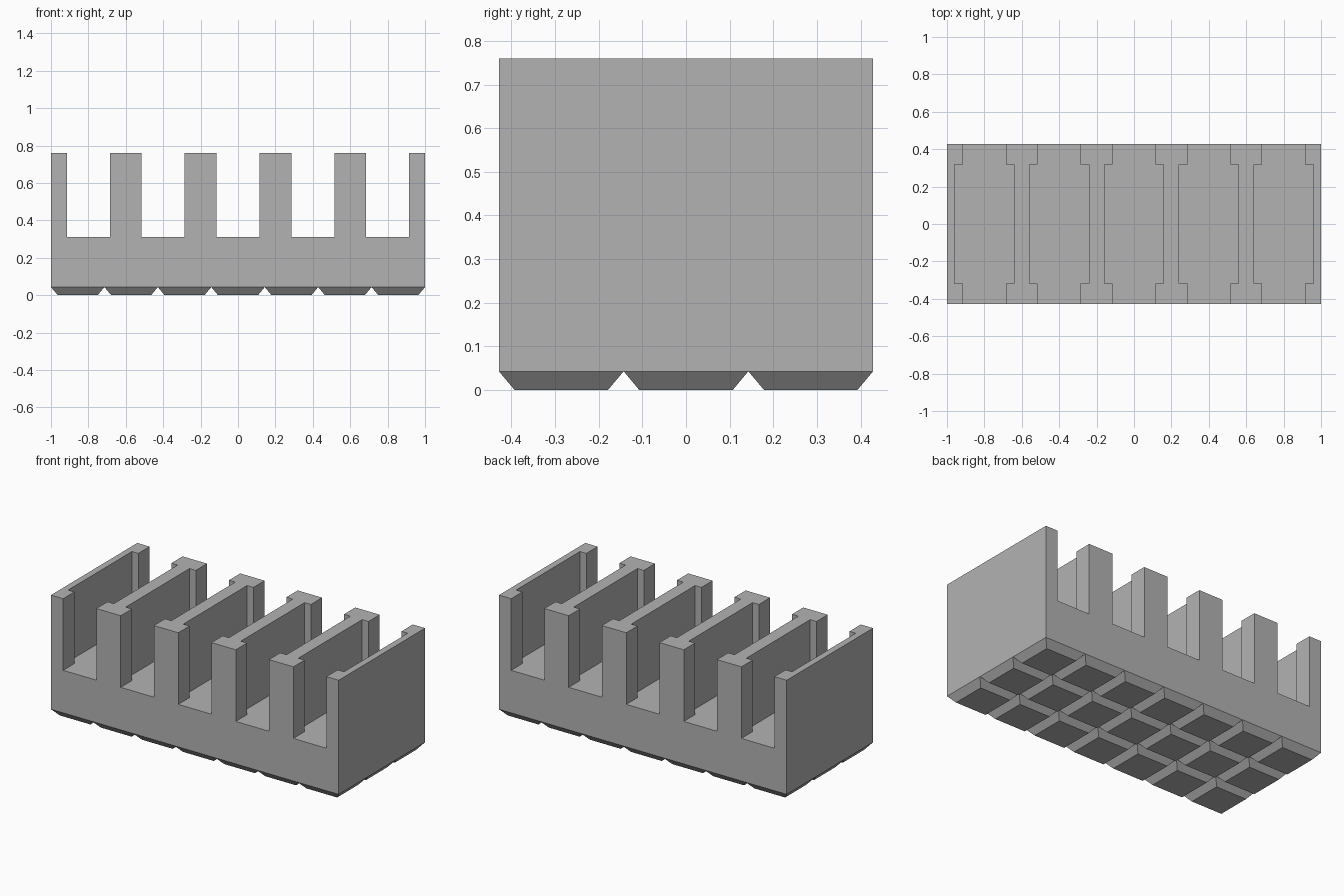
import bpy
import bmesh

cube = bpy.data.objects.get("Cube")
if cube:
    bpy.data.objects.remove(cube, do_unlink=True)

HALF_Y = 3 / 7          # half depth of the rack
BASE_Z = 0.043          # height where the feet meet the body
FLOOR_Z = 0.31          # slot floor
TOP_Z = 0.76
CELL = 2 / 7            # spacing of the feet
CHAMFER = 0.036         # slope inset of each foot

grey = bpy.data.materials.new("plain grey")
grey.use_nodes = True
colour = (0.45, 0.45, 0.45, 1)
grey.diffuse_color = colour
grey.node_tree.nodes["Principled BSDF"].inputs["Base Color"].default_value = colour


def make_object(name, bm):
    bmesh.ops.recalc_face_normals(bm, faces=bm.faces)
    mesh = bpy.data.meshes.new(name)
    bm.to_mesh(mesh)
    bm.free()
    mesh.materials.append(grey)
    obj = bpy.data.objects.new(name, mesh)
    bpy.context.collection.objects.link(obj)
    return obj


def add_prism(bm, outline, z0, z1):
    face = bm.faces.new([bm.verts.new((x, y, z0)) for x, y in outline])
    out = bmesh.ops.extrude_face_region(bm, geom=[face], use_keep_orig=True)
    for v in out["geom"]:
        if isinstance(v, bmesh.types.BMVert):
            v.co.z = z1


def rectangle(cx, cy, hx, hy):
    return [(cx - hx, cy - hy), (cx + hx, cy - hy),
            (cx + hx, cy + hy), (cx - hx, cy + hy)]


# Rack body block
bm = bmesh.new()
add_prism(bm, rectangle(0, 0, 1, HALF_Y), BASE_Z, TOP_Z)
body = make_object("rack_body", bm)

# Slots: wide in the middle, narrower through the front and back lips
bm = bmesh.new()
narrow, wide, lip, end = 0.115, 0.159, 0.317, HALF_Y + 0.1
quarter = [(narrow, end), (narrow, lip), (wide, lip)]
right = quarter + [(x, -y) for x, y in reversed(quarter)]
outline = right + [(-x, y) for x, y in reversed(right)]
for i in range(5):
    cx = (i - 2) * 0.4
    add_prism(bm, [(cx + x, y) for x, y in outline], FLOOR_Z, TOP_Z + 0.1)
cutter = make_object("slot_cutter", bm)
cutter.hide_render = True

cut = body.modifiers.new("slots", "BOOLEAN")
cut.operation = "DIFFERENCE"
cut.solver = "EXACT"
cut.object = cutter
bpy.context.view_layer.objects.active = body
bpy.ops.object.modifier_apply(modifier=cut.name)
bpy.data.objects.remove(cutter, do_unlink=True)

# Open the underside of the body, which the feet close
bm = bmesh.new()
bm.from_mesh(body.data)
under = [f for f in bm.faces if f.calc_center_median().z < BASE_Z + 0.001]
bmesh.ops.delete(bm, geom=under, context="FACES")
bm.to_mesh(body.data)
bm.free()

# Grid of tapered feet, open where they join the body
bm = bmesh.new()
for i in range(7):
    for j in range(3):
        cx, cy = (i - 3) * CELL, (j - 1) * CELL
        h = CELL / 2
        low = [bm.verts.new((x, y, 0)) for x, y in
               rectangle(cx, cy, h - CHAMFER, h - CHAMFER)]
        high = [bm.verts.new((x, y, BASE_Z)) for x, y in rectangle(cx, cy, h, h)]
        bm.faces.new(low[::-1])
        for k in range(4):
            n = (k + 1) % 4
            bm.faces.new((low[k], low[n], high[n], high[k]))
bmesh.ops.remove_doubles(bm, verts=bm.verts, dist=0.0001)
feet = make_object("tapered_feet", bm)

# Keep the foot faces pointing outwards
for poly in feet.data.polygons:
    if poly.normal.z > 0:
        poly.flip()
